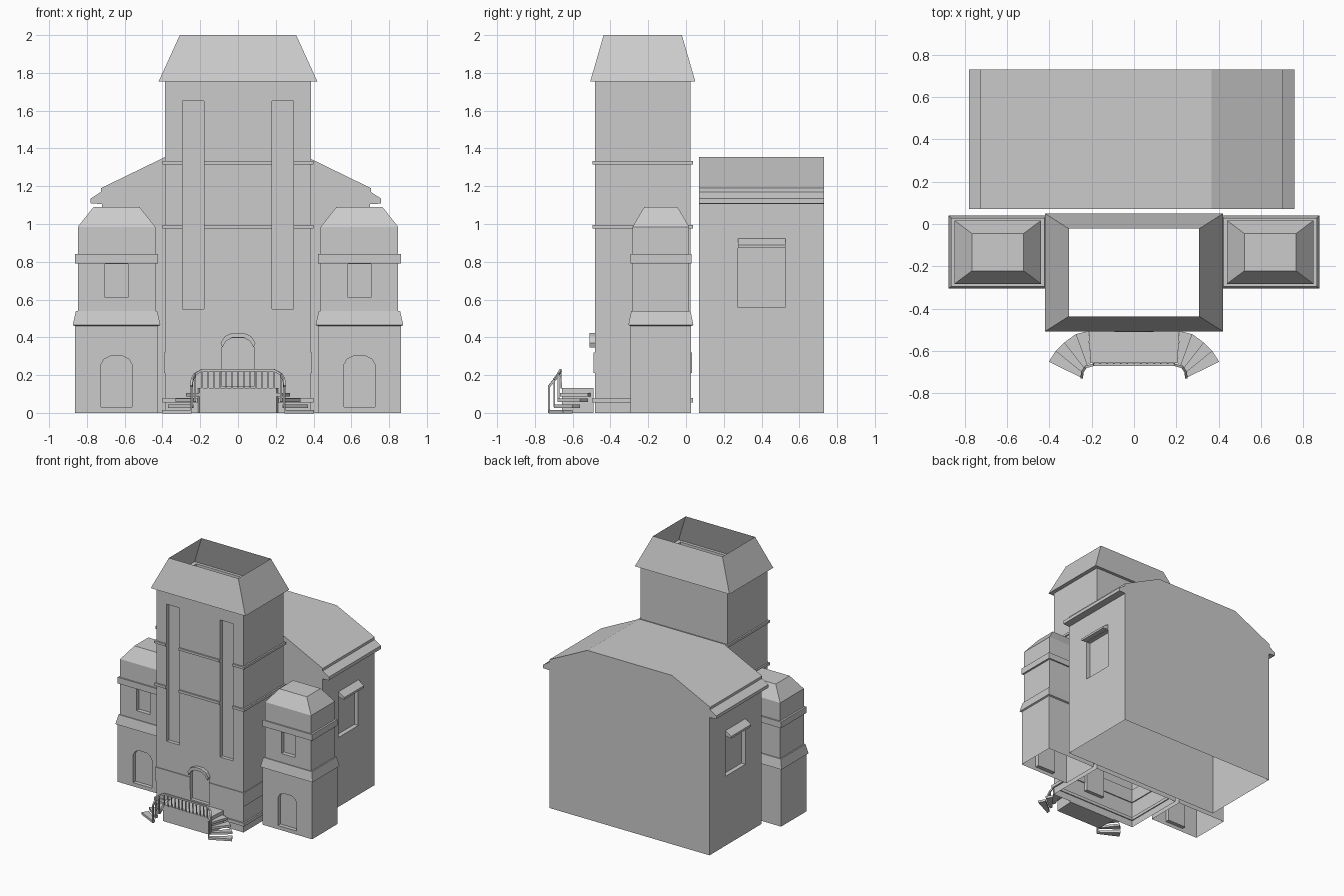
import bpy, bmesh
from mathutils import Vector

if "Cube" in bpy.data.objects:
    bpy.data.objects.remove(bpy.data.objects["Cube"])


def finish(name, bm):
    bmesh.ops.recalc_face_normals(bm, faces=bm.faces)
    me = bpy.data.meshes.new(name)
    bm.to_mesh(me)
    bm.free()
    ob = bpy.data.objects.new(name, me)
    bpy.context.collection.objects.link(ob)
    return ob


def add_prism(bm, pts, axis, a, b):
    put = {'x': lambda u, v, w: (w, u, v), 'y': lambda u, v, w: (u, w, v),
           'z': lambda u, v, w: (u, v, w)}[axis]
    lo = [bm.verts.new(put(u, v, a)) for u, v in pts]
    hi = [bm.verts.new(put(u, v, b)) for u, v in pts]
    bm.faces.new(lo)
    bm.faces.new(hi)
    for i in range(len(pts)):
        j = (i + 1) % len(pts)
        bm.faces.new((lo[i], lo[j], hi[j], hi[i]))


def prism(name, pts, axis, a, b):
    bm = bmesh.new()
    add_prism(bm, pts, axis, a, b)
    return finish(name, bm)


def rect(u0, u1, v0, v1):
    return [(u0, v0), (u1, v0), (u1, v1), (u0, v1)]


def loft(name, cx, cy, rings, caps=True, loop=False):
    """Stack rectangles given as (half width, half depth, z)."""
    bm = bmesh.new()
    vs = [[bm.verts.new((cx + sx * hx, cy + sy * hy, z))
           for sx, sy in ((-1, -1), (1, -1), (1, 1), (-1, 1))] for hx, hy, z in rings]
    pairs = list(zip(vs, vs[1:])) + ([(vs[-1], vs[0])] if loop else [])
    for p, q in pairs:
        for i in range(4):
            j = (i + 1) % 4
            bm.faces.new((p[i], p[j], q[j], q[i]))
    if caps:
        bm.faces.new(vs[0])
        bm.faces.new(vs[-1])
    return finish(name, bm)


def cut(ob, cutters):
    for c in cutters:
        m = ob.modifiers.new("recess", 'BOOLEAN')
        m.operation, m.solver, m.object = 'DIFFERENCE', 'EXACT', c
    dg = bpy.context.evaluated_depsgraph_get()
    dg.update()
    me = bpy.data.meshes.new_from_object(ob.evaluated_get(dg))
    ob.modifiers.clear()
    ob.data = me


def open_at(ob, *levels):
    """Remove the flat faces lying at the given heights."""
    bm = bmesh.new()
    bm.from_mesh(ob.data)
    dead = [f for f in bm.faces if any(all(abs(v.co.z - z) < 1e-4 for v in f.verts) for z in levels)]
    bmesh.ops.delete(bm, geom=dead, context='FACES')
    bm.to_mesh(ob.data)
    bm.free()


def drop(obs):
    for o in obs:
        bpy.data.objects.remove(o)


# Central tower with two tall slots and a door recess
TX, TY, TCY, TH = 0.387, 0.254, -0.229, 1.755
cutters = [prism("slot_cutter", rect(*sorted((s * 0.18, s * 0.295)), 0.55, 1.65), 'y', -0.6, -0.455)
           for s in (-1, 1)]
cutters.append(prism("door_cutter", [(-0.085, 0.14), (0.085, 0.14), (0.085, 0.365), (0.065, 0.385),
                                     (0.03, 0.397), (-0.03, 0.397), (-0.065, 0.385), (-0.085, 0.365)],
                     'y', -0.6, -0.455))
tower = loft("central_tower", 0, TCY, [(TX, TY, 0), (TX, TY, TH)])
cut(tower, cutters)
open_at(tower, 0, TH)

# Moulding bands round the tower
for name, z0, z1, d in (("plinth_band", 0.055, 0.08, 0.012), ("base_band", 0.21, 0.32, 0.006),
                        ("middle_band", 0.975, 0.995, 0.012), ("upper_band", 1.315, 1.333, 0.012)):
    i = 0.008
    band = loft(name, 0, TCY, [(TX - i, TY - i, z0), (TX + d, TY + d, z0),
                               (TX + d, TY + d, z1), (TX - i, TY - i, z1)], False, True)
    cut(band, cutters)
drop(cutters)

# Hollow tapered tower roof with eaves
loft("tower_roof", 0, TCY, [(TX, TY, TH), (0.42, 0.278, TH), (0.308, 0.207, 2.0)], False)

# Arched hood above the main door
arch = [(-0.092, 0.37), (-0.07, 0.405), (-0.03, 0.424), (0.03, 0.424), (0.07, 0.405), (0.092, 0.37)]
prism("door_hood", arch + [(x * 0.9, z - 0.024) for x, z in reversed(arch)], 'y', -0.51, -0.47)

# Side turrets with recessed doors and windows
for s, side in ((-1, "left"), (1, "right")):
    cx = s * 0.643
    t = loft(side + "_turret", cx, -0.133, [
        (0.22, 0.16, 0), (0.22, 0.16, 0.46), (0.232, 0.172, 0.465), (0.215, 0.157, 0.54),
        (0.205, 0.15, 0.54), (0.205, 0.15, 0.79), (0.22, 0.161, 0.79), (0.22, 0.161, 0.84),
        (0.205, 0.15, 0.84), (0.205, 0.15, 0.985), (0.122, 0.088, 1.09)])
    cs = [prism("c", rect(cx - 0.06, cx + 0.06, 0.61, 0.788), 'y', -0.5, -0.25),
          prism("c", [(cx - 0.083, 0.03), (cx + 0.083, 0.03), (cx + 0.083, 0.255), (cx + 0.065, 0.285),
                      (cx + 0.035, 0.3), (cx - 0.035, 0.3), (cx - 0.065, 0.285), (cx - 0.083, 0.255)],
                'y', -0.5, -0.262)]
    cut(t, cs)
    drop(cs)
    open_at(t, 0)

# Rear hall, profile includes the eave cornices
hall = prism("rear_hall", [
    (-0.72, 0), (-0.72, 1.105), (-0.78, 1.11), (-0.78, 1.135), (-0.725, 1.17), (-0.725, 1.19),
    (-0.385, 1.355), (0.365, 1.355), (0.703, 1.19), (0.703, 1.17), (0.757, 1.135), (0.757, 1.108),
    (0.70, 1.105), (0.70, 0)], 'y', 0.07, 0.73)
cs = [prism("c", rect(0.275, 0.525, 0.557, 0.88), 'x', a, b) for a, b in ((-0.9, -0.685), (0.665, 0.9))]
cut(hall, cs)
drop(cs)
open_at(hall, 0)

# Sloped hoods over the hall windows
for s, wall, side in ((-1, 0.72, "left"), (1, 0.70, "right")):
    prism(side + "_window_hood", [(s * (wall - 0.01), 0.93), (s * (wall + 0.05), 0.89),
                                  (s * (wall + 0.05), 0.873), (s * (wall - 0.01), 0.885)], 'y', 0.275, 0.527)

# Entrance landing
prism("landing", [(-0.215, -0.49), (0.215, -0.49), (0.205, -0.657), (-0.205, -0.657)], 'z', 0, 0.133)

# Fanned stair treads, both sides
outer = [(0.215, -0.505), (0.275, -0.52), (0.33, -0.56), (0.37, -0.6), (0.402, -0.65)]
inner = [(0.205, -0.657), (0.222, -0.666), (0.236, -0.68), (0.246, -0.7), (0.25, -0.725)]
bm = bmesh.new()
for s in (-1, 1):
    for k in range(4):
        quad = [(s * x, y) for x, y in (outer[k], outer[k + 1], inner[k + 1], inner[k])]
        z = 0.105 - 0.03 * k
        add_prism(bm, quad, 'z', z - 0.018, z)
finish("stair_treads", bm)


# Railing: sloping handrail with balusters
def bar(bm, p, q, w):
    p, q = Vector(p), Vector(q)
    d = q - p
    m = d.to_track_quat('Z', 'Y').to_matrix().to_4x4()
    m.translation = (p + q) / 2
    r = bmesh.ops.create_cube(bm, size=1)
    for v in r['verts']:
        v.co = m @ Vector((v.co.x * w, v.co.y * w, v.co.z * d.length))


half = [(0.247, -0.725, 0.14), (0.243, -0.697, 0.175), (0.228, -0.675, 0.205), (0.19, -0.664, 0.226)]
path = [(-x, y, z) for x, y, z in half] + half[::-1]
bm = bmesh.new()
for p, q in zip(path, path[1:]):
    bar(bm, p, q, 0.012)
for s in (-1, 1):
    for (x, y, z), foot in zip(half, (0.0, 0.03, 0.06)):
        bar(bm, (s * x, y, foot), (s * x, y, z), 0.009)
for k in range(13):
    x = -0.19 + 0.38 * k / 12
    bar(bm, (x, -0.66, 0.13), (x, -0.664, 0.226), 0.007)
finish("railing", bm)
